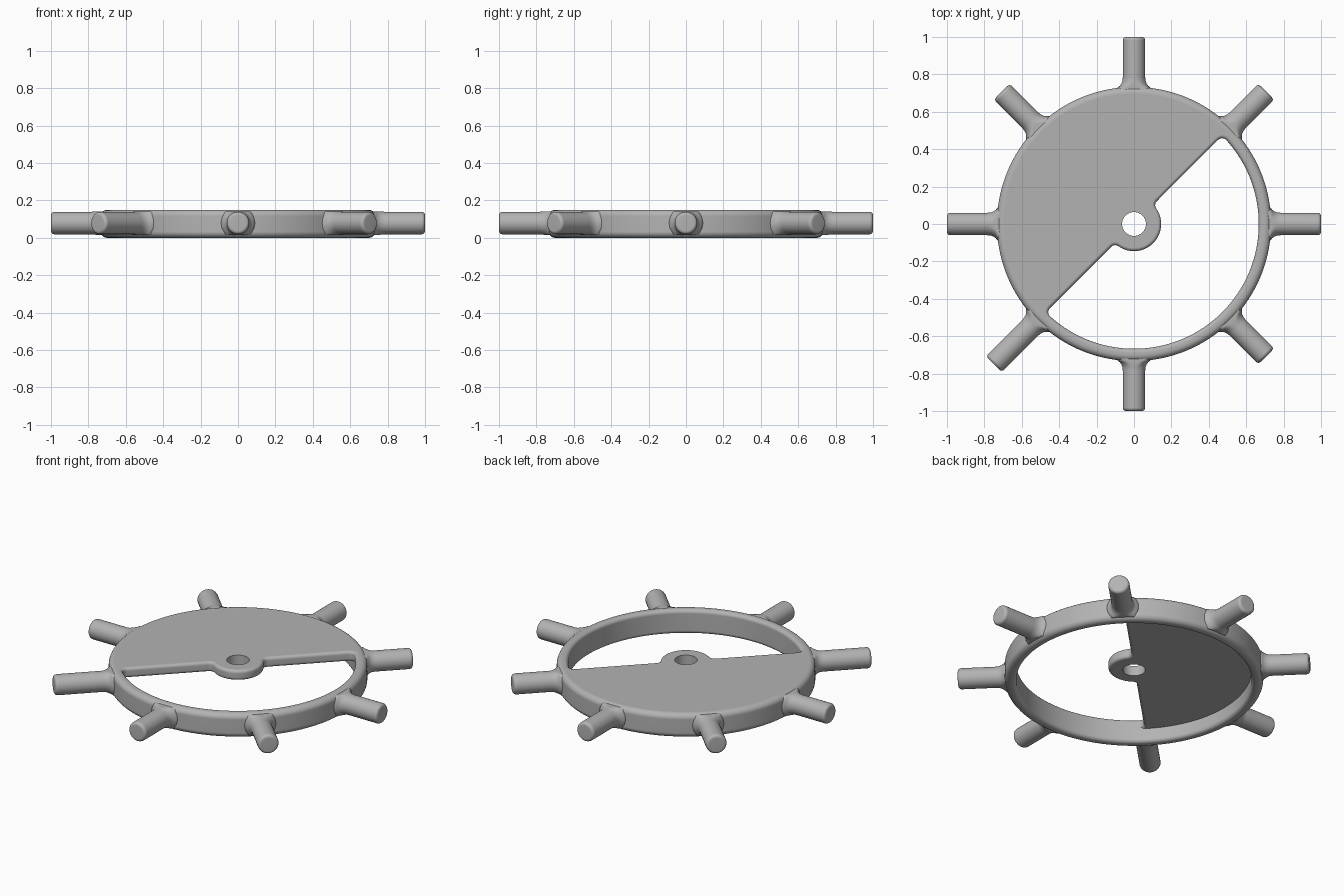
import bpy
import bmesh
from math import pi, sin, cos, sqrt, atan2, radians
from mathutils import Matrix, Vector

if "Cube" in bpy.data.objects:
    bpy.data.objects.remove(bpy.data.objects["Cube"])

HEIGHT, R_OUT, R_IN = 0.15, 0.733, 0.667

grey = bpy.data.materials.new("plain grey")
grey.use_nodes = True
grey.diffuse_color = (0.45, 0.45, 0.45, 1)
grey.node_tree.nodes["Principled BSDF"].inputs["Base Color"].default_value = grey.diffuse_color


def make_object(name, bm):
    bmesh.ops.recalc_face_normals(bm, faces=bm.faces[:])
    mesh = bpy.data.meshes.new(name)
    bm.to_mesh(mesh)
    bm.free()
    mesh.materials.append(grey)
    obj = bpy.data.objects.new(name, mesh)
    bpy.context.collection.objects.link(obj)
    return obj


def activate(obj):
    bpy.ops.object.select_all(action="DESELECT")
    obj.select_set(True)
    bpy.context.view_layer.objects.active = obj


def smooth(obj, angle=40):
    activate(obj)
    bpy.ops.object.shade_smooth_by_angle(angle=radians(angle))
    obj.modifiers.new("weighted", "WEIGHTED_NORMAL").keep_sharp = True


def lathe(points, axis, steps, closed):
    """Spin a profile of 3D points around an axis through the origin."""
    bm = bmesh.new()
    verts = [bm.verts.new(p) for p in points]
    edges = [bm.edges.new(pair) for pair in zip(verts, verts[1:])]
    if closed:
        edges.append(bm.edges.new((verts[-1], verts[0])))
    bmesh.ops.spin(bm, geom=verts + edges, cent=(0, 0, 0), axis=axis,
                   angle=2 * pi, steps=steps)
    bmesh.ops.remove_doubles(bm, verts=bm.verts[:], dist=1e-5)
    return bm


def arc(cx, cy, r, start, end, steps):
    return [(cx + r * cos(start + (end - start) * i / steps),
             cy + r * sin(start + (end - start) * i / steps)) for i in range(steps + 1)]


# Rim: rounded rectangular section, softer on the outside
o, i = 0.033, 0.022
section = (arc(R_OUT - o, HEIGHT - o, o, 0, pi / 2, 6)
           + arc(R_IN + i, HEIGHT - i, i, pi / 2, pi, 5)
           + arc(R_IN + i, i, i, pi, 1.5 * pi, 5)
           + arc(R_OUT - o, o, o, 1.5 * pi, 2 * pi, 6))
smooth(make_object("rim", lathe([(r, 0, z) for r, z in section], (0, 0, 1), 128, True)))

# Half plate with hub: u runs along the straight edge, the plate fills v > 0
HUB, FILLET = 0.145, 0.03
u_hub = sqrt((HUB + FILLET) ** 2 - FILLET ** 2)
u_rim = sqrt((R_IN - FILLET) ** 2 - FILLET ** 2)
a_hub = atan2(FILLET, u_hub)
a_rim = atan2(FILLET, u_rim)
right = (arc(0, 0, HUB, -pi / 2, -a_hub, 20)
         + arc(u_hub, -FILLET, FILLET, pi - a_hub, pi / 2, 6)
         + arc(u_rim, -FILLET, FILLET, pi / 2, -a_rim, 8)
         + arc(0, 0, 0.71, -a_rim, pi / 2, 40))
outline = right + [(-u, v) for u, v in reversed(right)]

bm = bmesh.new()
base = bm.faces.new([bm.verts.new((u, v, 0.087)) for u, v in outline])
top = bmesh.ops.extrude_face_region(bm, geom=[base])["geom"]
bmesh.ops.translate(bm, vec=(0, 0, HEIGHT - 0.087),
                    verts=[g for g in top if isinstance(g, bmesh.types.BMVert)])
bmesh.ops.remove_doubles(bm, verts=bm.verts[:], dist=1e-5)
bm.transform(Matrix.Rotation(pi / 4, 4, "Z"))
plate = make_object("half_plate", bm)

bm = bmesh.new()
bmesh.ops.create_cone(bm, cap_ends=True, segments=48, radius1=0.064, radius2=0.064, depth=1)
cutter = make_object("hub_hole_cutter", bm)
cutter.hide_render = True

bevel = plate.modifiers.new("rounded_edges", "BEVEL")
bevel.width, bevel.segments = 0.018, 4
bevel.limit_method, bevel.angle_limit = "ANGLE", radians(40)
bevel.use_clamp_overlap = False
hole = plate.modifiers.new("hub_hole", "BOOLEAN")
hole.operation, hole.object, hole.solver = "DIFFERENCE", cutter, "EXACT"
activate(plate)
for name in ("rounded_edges", "hub_hole"):
    bpy.ops.object.modifier_apply(modifier=name)
bpy.data.objects.remove(cutter)
smooth(plate)

# Eight handles: round pegs flaring into the rim, one a little longer
FLARE = [(0.70, 0.10), (0.728, 0.09), (0.738, 0.077), (0.75, 0.068), (0.765, 0.062), (0.785, 0.06)]
Z_MID, PEG, TIP = 0.079, 0.06, 0.018
for n in range(8):
    length = 1.06 if n == 5 else 1.0
    profile = [(0.70, 0)] + FLARE + [(x, r) for x, r in reversed(
        arc(length - TIP, PEG - TIP, TIP, 0, pi / 2, 5))] + [(length, 0)]
    bm = lathe([(x, 0, r) for x, r in profile], (1, 0, 0), 32, False)
    bmesh.ops.translate(bm, verts=bm.verts[:], vec=Vector((0, 0, Z_MID)))
    for v in bm.verts:  # keep the flare within the rim height
        v.co.z = min(max(v.co.z, 0.014), 0.142)
    bm.transform(Matrix.Rotation(n * pi / 4, 4, "Z"))
    smooth(make_object(f"handle_{n + 1}", bm))
